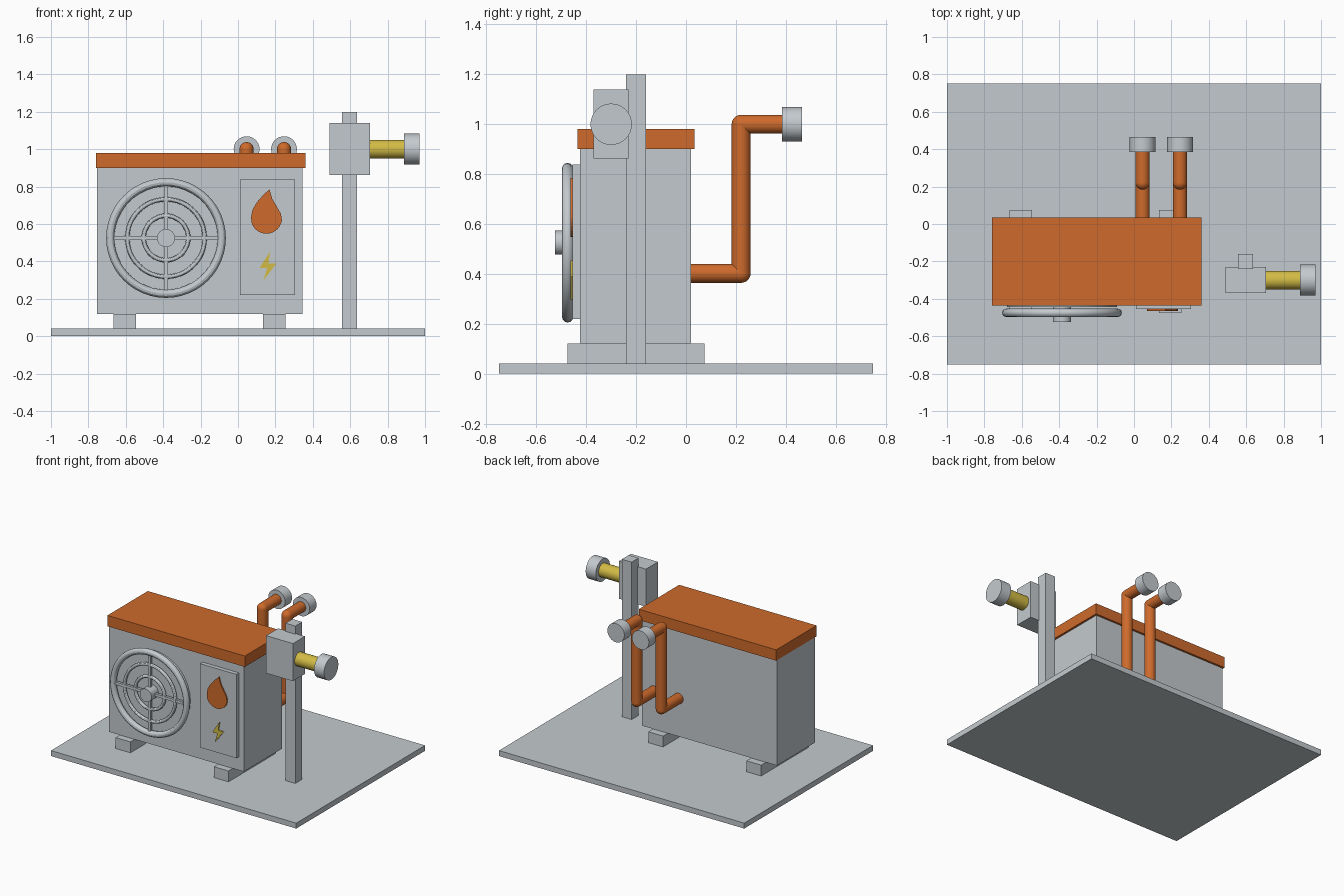
import bpy, bmesh
from math import pi, sin, cos
from mathutils import Vector

cube = bpy.data.objects.get("Cube")
if cube:
    bpy.data.objects.remove(cube, do_unlink=True)


def material(name, colour):
    m = bpy.data.materials.new(name)
    m.use_nodes = True
    m.diffuse_color = (*colour, 1)
    m.node_tree.nodes["Principled BSDF"].inputs["Base Color"].default_value = (*colour, 1)
    return m


GREY = material("light grey", (0.55, 0.59, 0.62))
ORANGE = material("copper orange", (0.62, 0.145, 0.025))
YELLOW = material("brass yellow", (0.65, 0.50, 0.06))


def finish(name, bm, mat, smooth=False):
    bmesh.ops.recalc_face_normals(bm, faces=bm.faces)
    mesh = bpy.data.meshes.new(name)
    bm.to_mesh(mesh)
    bm.free()
    mesh.materials.append(mat)
    ob = bpy.data.objects.new(name, mesh)
    bpy.context.collection.objects.link(ob)
    if smooth:
        bpy.ops.object.select_all(action='DESELECT')
        ob.select_set(True)
        bpy.context.view_layer.objects.active = ob
        bpy.ops.object.shade_smooth_by_angle()
    return ob


def box(name, x, y, z, mat=GREY):
    bm = bmesh.new()
    bmesh.ops.create_cube(bm, size=1)
    for v in bm.verts:
        for i, (lo, hi) in enumerate((x, y, z)):
            v.co[i] = lo if v.co[i] < 0 else hi
    return finish(name, bm, mat)


def add_rod(bm, a, b, r, sides=32):
    a, b = Vector(a), Vector(b)
    d = b - a
    matrix = d.to_track_quat('Z', 'Y').to_matrix().to_4x4()
    matrix.translation = (a + b) / 2
    bmesh.ops.create_cone(bm, cap_ends=True, segments=sides, radius1=r, radius2=r,
                          depth=d.length, matrix=matrix)


def rod(name, a, b, r, mat=GREY):
    bm = bmesh.new()
    add_rod(bm, a, b, r)
    return finish(name, bm, mat, True)


def ring(name, centre, major, minor, sides=48, tube=12):
    # Torus facing the front
    bm = bmesh.new()
    loops = []
    for i in range(sides):
        a = 2 * pi * i / sides
        loops.append([bm.verts.new(Vector(centre) + Vector((
            (major + minor * cos(t)) * cos(a), minor * sin(t),
            (major + minor * cos(t)) * sin(a))))
            for t in (2 * pi * j / tube for j in range(tube))])
    for i in range(sides):
        p, q = loops[i], loops[(i + 1) % sides]
        for j in range(tube):
            k = (j + 1) % tube
            bm.faces.new((p[j], p[k], q[k], q[j]))
    return finish(name, bm, GREY, True)


def plate(name, outline, y_back, depth, mat):
    # Flat front-facing symbol from an (x, z) outline
    bm = bmesh.new()
    face = bm.faces.new([bm.verts.new((x, y_back, z)) for x, z in outline])
    out = bmesh.ops.extrude_face_region(bm, geom=[face])
    for v in out["geom"]:
        if isinstance(v, bmesh.types.BMVert):
            v.co.y -= depth
    return finish(name, bm, mat)


# Ground slab, cabinet, lid and feet
box("base_slab", (-1, 1), (-0.75, 0.75), (0, 0.04))
box("cabinet", (-0.755, 0.345), (-0.425, 0.02), (0.12, 0.9))
box("lid", (-0.76, 0.36), (-0.435, 0.035), (0.9, 0.98), ORANGE)
for side, x in (("right", -0.605), ("left", 0.195)):
    box(side + "_foot", (x - 0.06, x + 0.06), (-0.475, 0.075), (0.04, 0.12))

# Fan guard
FX, FZ = -0.385, 0.525
rod("fan_backing", (FX, -0.42, FZ), (FX, -0.445, FZ), 0.295)
ring("fan_outer_ring", (FX, -0.475, FZ), 0.298, 0.022)
for name, r in (("large", 0.207), ("small", 0.119)):
    ring("fan_" + name + "_ring", (FX, -0.475, FZ), r, 0.012)
box("fan_bar_horizontal", (FX - 0.3, FX + 0.3), (-0.485, -0.465), (FZ - 0.01, FZ + 0.01))
box("fan_bar_vertical", (FX - 0.01, FX + 0.01), (-0.485, -0.465), (FZ - 0.3, FZ + 0.3))
rod("fan_hub", (FX, -0.43, FZ), (FX, -0.525, FZ), 0.048)

# Control panel with drop and bolt symbols
box("control_panel", (0.01, 0.305), (-0.455, -0.42), (0.22, 0.838))
right = [(0.168, 0.785), (0.183, 0.735), (0.206, 0.695), (0.229, 0.655), (0.235, 0.622)]
left = [(0.07, 0.635), (0.077, 0.675), (0.1, 0.715), (0.135, 0.755)]
arc = [(0.152 + 0.083 * cos(a), 0.63 - 0.082 * sin(a))
       for a in (pi * i / 12 for i in range(1, 12))]
plate("drop_symbol", right + arc + left, -0.455, 0.009, ORANGE)
bolt = [(0.172, 0.453), (0.115, 0.365), (0.156, 0.365), (0.135, 0.297),
        (0.206, 0.39), (0.163, 0.39)]
plate("bolt_symbol", bolt, -0.455, 0.008, YELLOW)

# Rear pipes with rounded elbows and end caps
for side, x in (("right", 0.046), ("left", 0.246)):
    path = [(x, 0, 0.402), (x, 0.221, 0.402), (x, 0.221, 1.0), (x, 0.4, 1.0)]
    bm = bmesh.new()
    for a, b in zip(path, path[1:]):
        add_rod(bm, a, b, 0.038, 24)
    for p in path[1:3]:
        ball = bmesh.ops.create_uvsphere(bm, u_segments=24, v_segments=12, radius=0.038)
        bmesh.ops.translate(bm, verts=ball["verts"], vec=p)
    finish(side + "_pipe", bm, ORANGE, True)
    rod(side + "_pipe_cap", (x, 0.385, 1.0), (x, 0.465, 1.0), 0.069)

# Post with valve box, brass tube and end cap
box("post", (0.555, 0.635), (-0.24, -0.16), (0.04, 1.2))
box("valve_box", (0.488, 0.707), (-0.37, -0.23), (0.863, 1.14))
rod("brass_tube", (0.69, -0.3, 1.0), (0.9, -0.3, 1.0), 0.05, YELLOW)
rod("tube_cap", (0.888, -0.3, 1.0), (0.97, -0.3, 1.0), 0.083)
